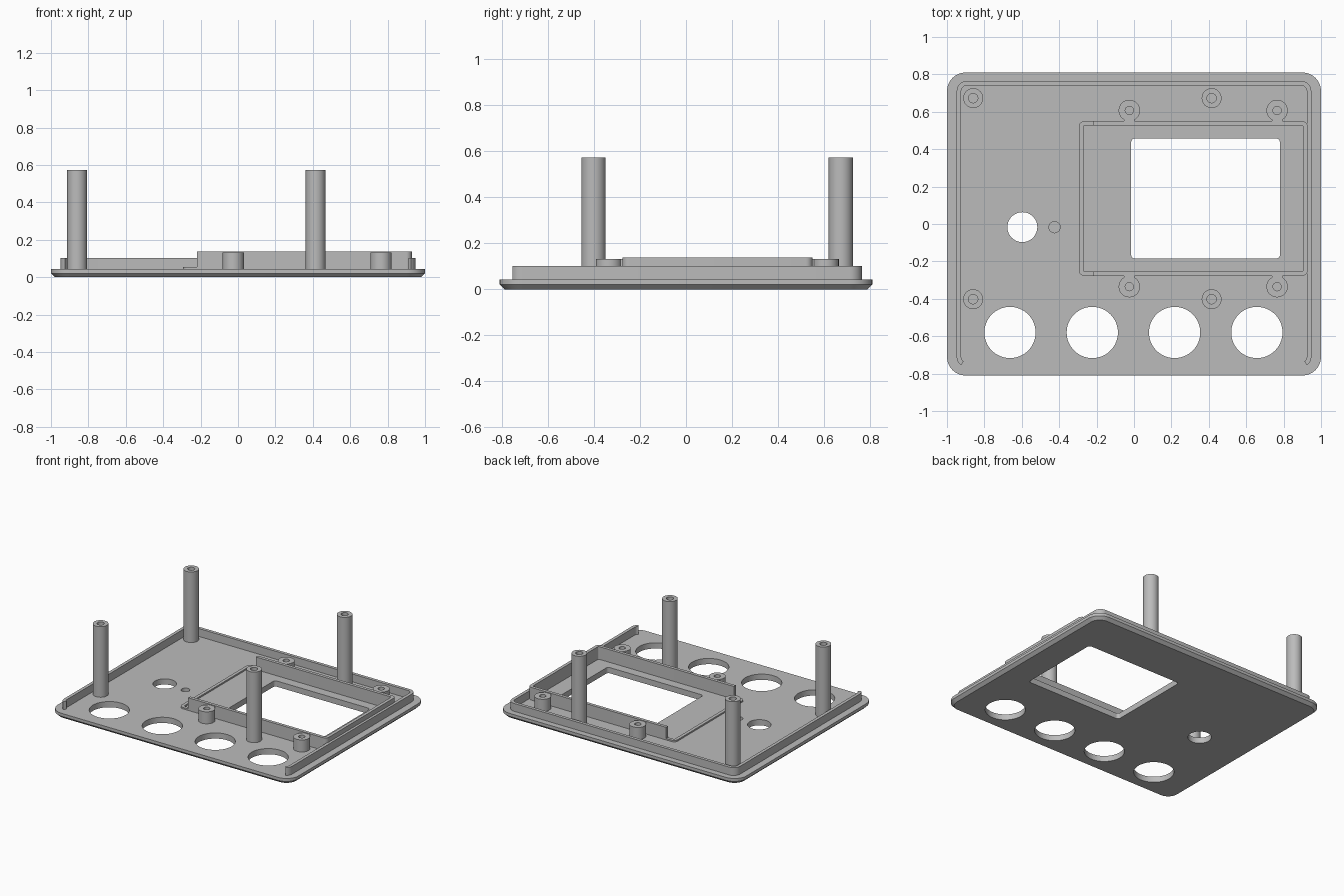
import bpy, bmesh, math

if "Cube" in bpy.data.objects:
    bpy.data.objects.remove(bpy.data.objects["Cube"])

TOP = 0.043      # upper face of the panel
SINK = 0.038     # walls and posts start slightly inside the panel

grey = bpy.data.materials.new("plain_grey")
grey.diffuse_color = (0.5, 0.5, 0.5, 1)
grey.use_nodes = True
grey.node_tree.nodes["Principled BSDF"].inputs["Base Color"].default_value = grey.diffuse_color


def arc(cx, cy, r, a0, a1, n=8):
    return [(cx + r * math.cos(math.radians(a0 + (a1 - a0) * i / n)),
             cy + r * math.sin(math.radians(a0 + (a1 - a0) * i / n))) for i in range(n + 1)]


def circle(cx, cy, r, n=48):
    return arc(cx, cy, r, 0, 360, n)[:-1]


def rounded_rect(x0, x1, y0, y1, r):
    return (arc(x1 - r, y0 + r, r, -90, 0) + arc(x1 - r, y1 - r, r, 0, 90)
            + arc(x0 + r, y1 - r, r, 90, 180) + arc(x0 + r, y0 + r, r, 180, 270))


def loft(name, levels):
    """Join matching outlines at given heights and cap both ends."""
    bm = bmesh.new()
    rings = [[bm.verts.new((x, y, z)) for x, y in pts] for pts, z in levels]
    n = len(rings[0])
    for a, b in zip(rings, rings[1:]):
        for i in range(n):
            j = (i + 1) % n
            bm.faces.new((a[i], a[j], b[j], b[i]))
    bm.faces.new(rings[0][::-1])
    bm.faces.new(rings[-1])
    bmesh.ops.recalc_face_normals(bm, faces=bm.faces)
    mesh = bpy.data.meshes.new(name)
    bm.to_mesh(mesh)
    bm.free()
    mesh.materials.append(grey)
    obj = bpy.data.objects.new(name, mesh)
    bpy.context.collection.objects.link(obj)
    return obj


def prism(name, pts, z0, z1):
    return loft(name, [(pts, z0), (pts, z1)])


def tube(name, x, y, r, hole, z1):
    o, i = circle(x, y, r), circle(x, y, hole)
    return loft(name, [(o, SINK), (o, z1), (i, z1), (i, TOP + 0.002)])


# Panel with chamfered underside
def panel_outline(inset):
    return rounded_rect(-1 + inset, 1 - inset, -0.81 + inset, 0.81 - inset, 0.1 - inset)


panel = loft("panel", [(panel_outline(0.022), 0), (panel_outline(0), 0.021), (panel_outline(0), TOP)])

# Openings: screen window, four large holes, one small hole, one blind hole
cutters = [prism("cut_window", rounded_rect(-0.015, 0.78, -0.185, 0.457, 0.02), -0.1, 0.1),
           prism("cut_small_hole", circle(-0.597, -0.017, 0.08), -0.1, 0.1),
           prism("cut_blind_hole", circle(-0.425, -0.017, 0.03), 0.015, 0.1)]
for k in range(4):
    cutters.append(prism("cut_large_hole", circle(-0.663 + 0.44 * k, -0.58, 0.137, 64), -0.1, 0.1))
for c in cutters:
    m = panel.modifiers.new("opening", "BOOLEAN")
    m.operation, m.solver, m.object = "DIFFERENCE", "EXACT", c
result = bpy.data.meshes.new_from_object(panel.evaluated_get(bpy.context.evaluated_depsgraph_get()))
panel.modifiers.clear()
panel.data = result
for c in cutters:
    bpy.data.objects.remove(c)


# Raised lip along left, back and right edges
def lip_path(x, y, r, y_end, sweep):
    right = arc(x - r, y_end + r, r, -sweep, 0) + arc(x - r, y - r, r, 0, 90)
    return right + [(-px, py) for px, py in right[::-1]]


prism("edge_lip", lip_path(0.948, 0.765, 0.055, -0.765, 55)
      + lip_path(0.924, 0.741, 0.031, -0.741, 55)[::-1], SINK, 0.102)


# Screen frame: tall wall open on the left, closed by a low wall
def tall_path(x, y0, y1, r):
    return [(-0.22, y0)] + arc(x - r, y0 + r, r, -90, 0) + arc(x - r, y1 - r, r, 0, 90) + [(-0.22, y1)]


def low_path(x, y0, y1, r):
    return [(-0.22, y1)] + arc(x + r, y1 - r, r, 90, 180) + arc(x + r, y0 + r, r, 180, 270) + [(-0.22, y0)]


prism("screen_frame", tall_path(0.929, -0.277, 0.55, 0.03)
      + tall_path(0.905, -0.253, 0.526, 0.008)[::-1], SINK, 0.138)
prism("screen_frame_low_end", low_path(-0.295, -0.277, 0.55, 0.03)
      + low_path(-0.271, -0.253, 0.526, 0.008)[::-1], SINK, 0.054)

# Short screw bosses joined to the frame, and tall posts
for x in (-0.025, 0.765):
    for y, edge in ((0.607, 0.54), (-0.335, -0.267)):
        tube("screw_boss", x, y, 0.057, 0.022, 0.133)
        far = edge + math.copysign(0.025, y)
        prism("boss_web", rounded_rect(x - 0.028, x + 0.028, min(edge, far), max(edge, far), 0.001),
              SINK, 0.132)
for x in (-0.86, 0.415):
    for y in (0.673, -0.402):
        tube("tall_post", x, y, 0.053, 0.025, 0.573)

# Smooth round surfaces, keep hard edges
for obj in bpy.context.collection.objects:
    obj.select_set(True)
    bpy.context.view_layer.objects.active = obj
bpy.ops.object.shade_smooth_by_angle(angle=math.radians(30))
